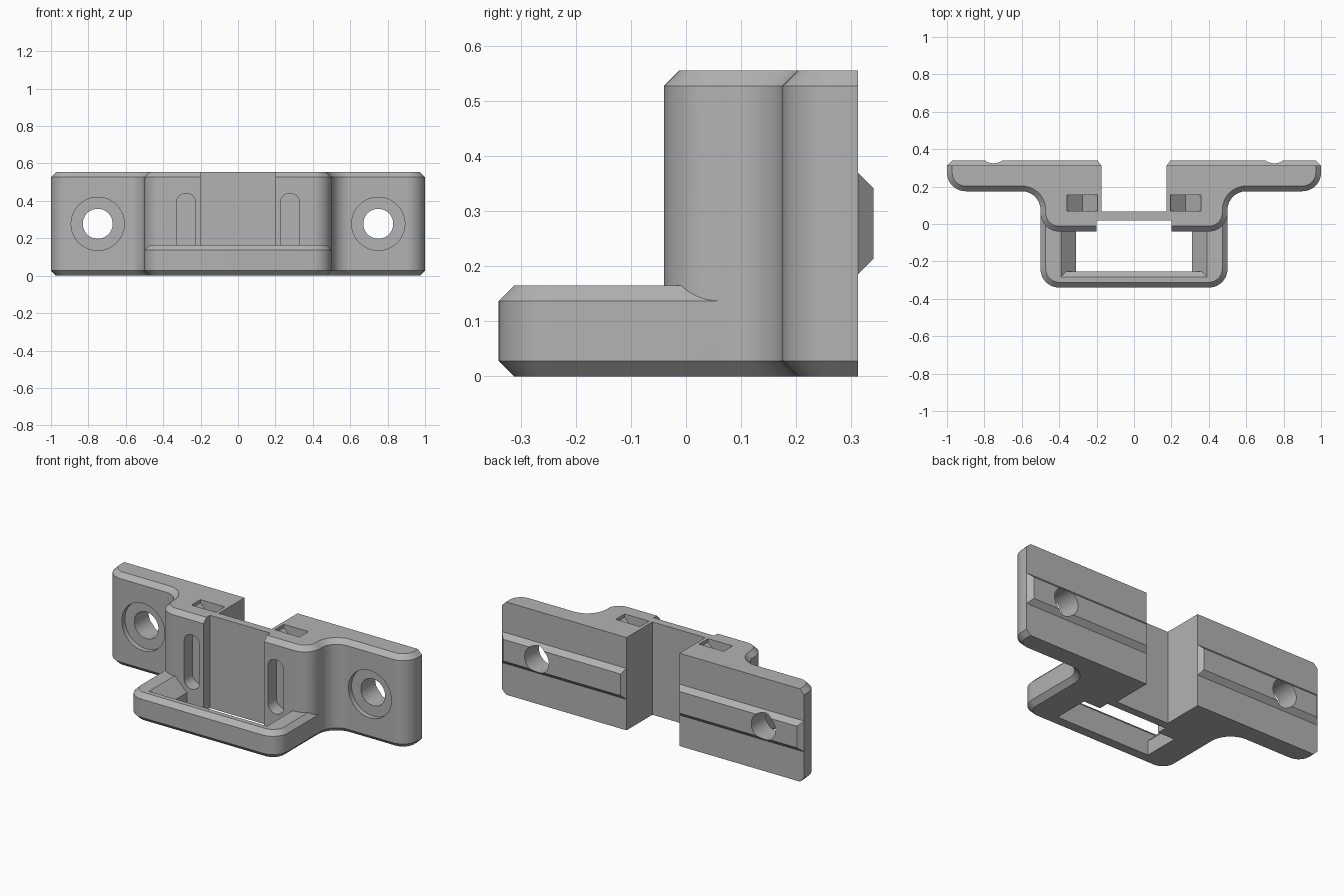
import bpy, bmesh, math
from mathutils import Matrix

if "Cube" in bpy.data.objects:
    bpy.data.objects.remove(bpy.data.objects["Cube"])

H, C, LIP, BACK = 0.555, 0.028, 0.165, 0.312   # height, chamfer, lip height, rear plane
MID = H / 2

grey = bpy.data.materials.new("plain_grey")
grey.use_nodes = True
grey.diffuse_color = (0.45, 0.45, 0.45, 1)
grey.node_tree.nodes["Principled BSDF"].inputs["Base Color"].default_value = grey.diffuse_color


def make(name, bm):
    bmesh.ops.recalc_face_normals(bm, faces=bm.faces)
    mesh = bpy.data.meshes.new(name)
    bm.to_mesh(mesh)
    bm.free()
    mesh.materials.append(grey)
    obj = bpy.data.objects.new(name, mesh)
    bpy.context.collection.objects.link(obj)
    return obj


def loft(name, rings):
    """Skin closed rings of equal length and cap both ends."""
    bm = bmesh.new()
    loops = [[bm.verts.new(p) for p in ring] for ring in rings]
    n = len(loops[0])
    for a, b in zip(loops, loops[1:]):
        for i in range(n):
            bm.faces.new((a[i], a[(i + 1) % n], b[(i + 1) % n], b[i]))
    bm.faces.new(loops[0])
    bm.faces.new(loops[-1])
    return make(name, bm)


def rect(x0, x1, y0, y1, z):
    return [(x0, y0, z), (x1, y0, z), (x1, y1, z), (x0, y1, z)]


def box(name, x0, x1, y0, y1, z0, z1):
    return loft(name, [rect(x0, x1, y0, y1, z) for z in (z0, z1)])


def rod(name, radius, x, y0, y1, z):
    bm = bmesh.new()
    place = Matrix.Translation((x, (y0 + y1) / 2, z)) @ Matrix.Rotation(math.pi / 2, 4, "X")
    bmesh.ops.create_cone(bm, cap_ends=True, segments=64, radius1=radius, radius2=radius,
                          depth=y1 - y0, matrix=place)
    return make(name, bm)


def combine(obj, other, operation):
    """Apply one boolean and drop the helper."""
    other.hide_render = True
    mod = obj.modifiers.new("boolean", "BOOLEAN")
    mod.operation, mod.object, mod.solver = operation, other, "EXACT"
    bpy.context.view_layer.objects.active = obj
    bpy.ops.object.modifier_apply(modifier=mod.name)
    bpy.data.objects.remove(other)


def arc(cx, cy, r, a0, a1, n=14):
    steps = [math.radians(a0 + (a1 - a0) * i / n) for i in range(n + 1)]
    return [(cx + r * math.cos(a), cy + r * math.sin(a)) for a in steps]


def mirrored(half):
    return half + [(-x, y) for x, y in reversed(half)]


def body_outline(d):
    return mirrored([(1 - d, BACK)] + arc(0.9, 0.275, 0.1 - d, 0, -90)
                    + arc(0.6, 0.075, 0.1 + d, 90, 180) + arc(0.4, 0.06, 0.1 - d, 0, -90))


def lip_outline(d):
    return mirrored([(0.5 - d, 0.06)] + arc(0.4, -0.24, 0.1 - d, 0, -90))


def chamfered(name, outline, height):
    layers = ((0, C), (C, 0), (height - C, 0), (height, C))
    return loft(name, [[(x, y, z) for x, y in outline(d)] for z, d in layers])


# Stepped mounting body and the front lip with its sloped opening
body = chamfered("mounting_bracket", body_outline, H)
lip = chamfered("front_lip", lip_outline, LIP)
layers = ((-0.1, 0.31, -0.255), (0.085, 0.31, -0.255), (0.137, 0.362, -0.255),
          (LIP, 0.39, -0.283), (0.175, 0.40, -0.293))
combine(lip, loft("opening", [rect(-w, w, y, -0.04, z) for z, w, y in layers]), "DIFFERENCE")
combine(body, lip, "UNION")

# Rear ribs
for s in (-1, 1):
    rings = []
    for y, i, o, e in ((BACK - 0.05, 0, 0, 0), (BACK, 0, 0, 0), (0.34, 0.02, C, C)):
        x0, x1 = s * (0.175 + i), s * (1 - o)
        z0, z1 = 0.185 + e, 0.37 - e
        rings.append([(x0, y, z0), (x1, y, z0), (x1, y, z1), (x0, y, z1)])
    # keep the buried part of the rib inside the body
    rings[0] = [(x * 0.98 + s * 0.01, y, z) for x, y, z in rings[0]]
    combine(body, loft("rear_rib", rings), "UNION")

# Central recess in front and gap behind
combine(body, box("recess", -0.2, 0.2, -0.2, 0.02, -0.1, 0.7), "DIFFERENCE")
combine(body, box("gap", -0.175, 0.175, 0.068, 0.5, -0.1, 0.7), "DIFFERENCE")

for s in (-1, 1):
    # Bolt holes with shallow counterbores
    combine(body, rod("bolt_hole", 0.08, s * 0.75, 0, 0.5, MID), "DIFFERENCE")
    combine(body, rod("counterbore", 0.142, s * 0.75, 0, 0.205, MID), "DIFFERENCE")
    # Rounded slots in the pillars
    cx, r, half = s * 0.278, 0.052, 0.111
    points = arc(cx, MID + half, r, 0, 180) + arc(cx, MID - half, r, 180, 360)
    combine(body, loft("slot", [[(x, y, z) for x, z in points] for y in (-0.1, 0.04)]), "DIFFERENCE")
    # V-bottomed pockets in the top
    cx = s * 0.276
    vee = [(cx - 0.081, 0.7), (cx - 0.081, H - 0.02), (cx, H - 0.1), (cx + 0.081, H - 0.02), (cx + 0.081, 0.7)]
    combine(body, loft("pocket", [[(x, y, z) for x, z in vee] for y in (0.07, 0.155)]), "DIFFERENCE")

bpy.ops.object.select_all(action="DESELECT")
body.select_set(True)
bpy.context.view_layer.objects.active = body
bpy.ops.object.shade_smooth_by_angle(angle=math.radians(30))
